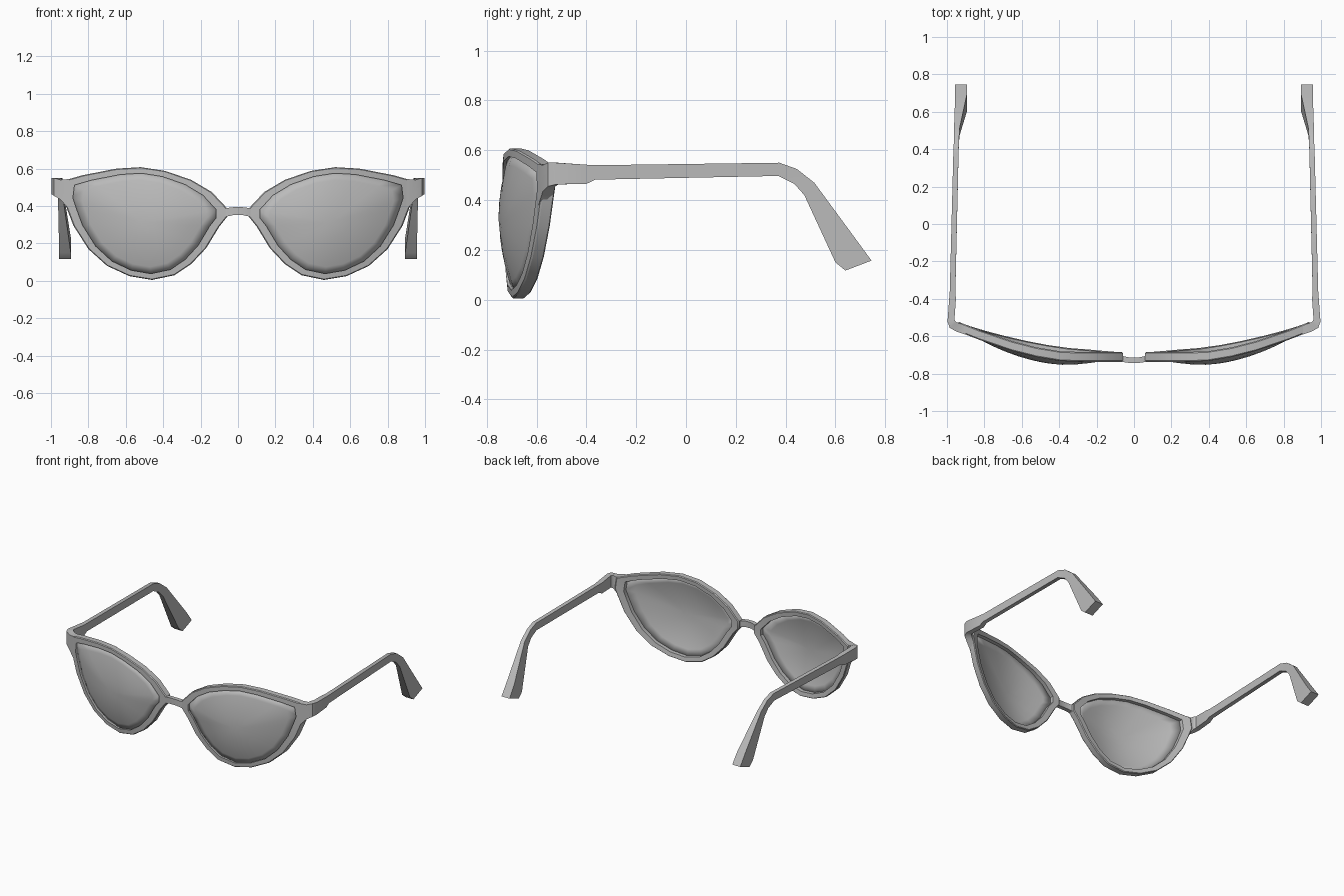
import bpy
import math

cube = bpy.data.objects.get("Cube")
if cube:
    bpy.data.objects.remove(cube, do_unlink=True)

grey = bpy.data.materials.new("plain_grey")
grey.use_nodes = True
tone = (0.5, 0.5, 0.5, 1)
grey.diffuse_color = tone
grey.node_tree.nodes["Principled BSDF"].inputs["Base Color"].default_value = tone

# Rim outline of the left eye as (x, z)
OUTLINE = [(.06, .39), (.14, .475), (.25, .54), (.39, .588), (.52, .608), (.65, .6),
           (.83, .565), (.93, .537), (.94, .46), (.92, .4), (.88, .295), (.8, .17),
           (.7, .08), (.58, .025), (.46, .005), (.34, .03), (.25, .09), (.17, .175),
           (.1, .29), (.06, .34)]
CENTRE_X, CENTRE_Z = .5, .31


def face_y(x, z):
    """Front surface: flat at the nose, wrapping back at the sides."""
    wrap = .36 * max(0, x - .33) ** 1.6
    lean = .025 * max(0, 1 - z / .4) ** 2
    return -.737 + wrap + lean


def scaled(sx, sz):
    return [(CENTRE_X + (x - CENTRE_X) * sx, CENTRE_Z + (z - CENTRE_Z) * sz)
            for x, z in OUTLINE]


def ring(points, depth):
    return [(x, face_y(x, z) + depth, z) for x, z in points]


def make(name, verts, faces, side, angle):
    """Build one object; side -1 mirrors it to the right."""
    mesh = bpy.data.meshes.new(name)
    mesh.from_pydata([(x * side, y, z) for x, y, z in verts], [], faces)
    if side < 0:
        mesh.flip_normals()
    mesh.materials.append(grey)
    obj = bpy.data.objects.new(name, mesh)
    bpy.context.collection.objects.link(obj)
    bpy.ops.object.select_all(action="DESELECT")
    obj.select_set(True)
    bpy.context.view_layer.objects.active = obj
    bpy.ops.object.shade_smooth_by_angle(angle=math.radians(angle))
    return obj


def loft(rings, closed):
    """Quads between successive rings; closed joins the last to the first."""
    n = len(rings[0])
    verts = [p for r in rings for p in r]
    faces = []
    for a in range(len(rings) if closed else len(rings) - 1):
        b = (a + 1) % len(rings)
        for i in range(n):
            j = (i + 1) % n
            faces.append((a * n + i, a * n + j, b * n + j, b * n + i))
    return verts, faces


def build_rim(side, label):
    hole = scaled(.87, .89)
    rings = [ring(OUTLINE, .006), ring(scaled(.985, .985), 0), ring(hole, 0),
             ring(hole, .05), ring(scaled(.985, .985), .052), ring(OUTLINE, .046)]
    verts, faces = loft(rings, True)
    make(label + "_rim", verts, [f[::-1] for f in faces], side, 30)


def build_lens(side, label):
    rings = []
    for r in (1, .85, .68, .5, .3, .12):
        rings.append(ring(scaled(.88 * r, .9 * r), .018 - .036 * (1 - r * r)))
    verts, faces = loft(rings, False)
    n = len(OUTLINE)
    faces.append(tuple(range(len(verts) - n, len(verts))))
    lens = make(label + "_lens", verts, [f[::-1] for f in faces], side, 60)
    shell = lens.modifiers.new("thickness", "SOLIDIFY")
    shell.thickness = .01
    shell.offset = 0


# Temple stations: outer x, inner x, top (y, z), bottom (y, z), inner y shift
TEMPLE = [(.9, .9, (-.592, .545), (-.592, .38), .048),
          (.95, .935, (-.575, .54), (-.575, .435), .045),
          (.985, .95, (-.555, .55), (-.555, .455), .03),
          (.997, .96, (-.522, .55), (-.522, .463), .01),
          (.988, .952, (-.4, .542), (-.4, .465), 0),
          (.985, .955, (-.36, .54), (-.365, .482), 0),
          (.966, .938, (.375, .55), (.37, .497), 0),
          (.963, .936, (.445, .525), (.435, .465), 0),
          (.962, .932, (.515, .47), (.475, .42), 0),
          (.956, .894, (.69, .232), (.6, .15), 0),
          (.956, .892, (.745, .157), (.64, .117), 0)]


def build_temple(side, label):
    rings = []
    for xo, xi, (ty, tz), (by, bz), shift in TEMPLE:
        rings.append([(xo, ty, tz), (xi, ty + shift, tz),
                      (xi, by + shift, bz), (xo, by, bz)])
    verts, faces = loft(rings, False)
    last = len(verts)
    faces += [(3, 2, 1, 0), tuple(range(last - 4, last))]
    make(label + "_temple", verts, faces, side, 30)


for side, label in ((1, "left"), (-1, "right")):
    build_rim(side, label)
    build_lens(side, label)
    build_temple(side, label)

# Nose bridge, gently arched
sections = []
for x in (-.085, -.06, -.025, .025, .06, .085):
    arch = 1 - (x / .085) ** 2
    top, bottom = .383 + .012 * arch, .335 + .018 * arch
    front, back = -.732 - .012 * arch, -.697 - .018 * arch
    sections.append([(x, front, bottom), (x, back, bottom), (x, back, top), (x, front, top)])
verts, faces = loft(sections, False)
last = len(verts)
faces += [(0, 1, 2, 3), tuple(range(last - 1, last - 5, -1))]
make("nose_bridge", verts, [f[::-1] for f in faces], 1, 30)
